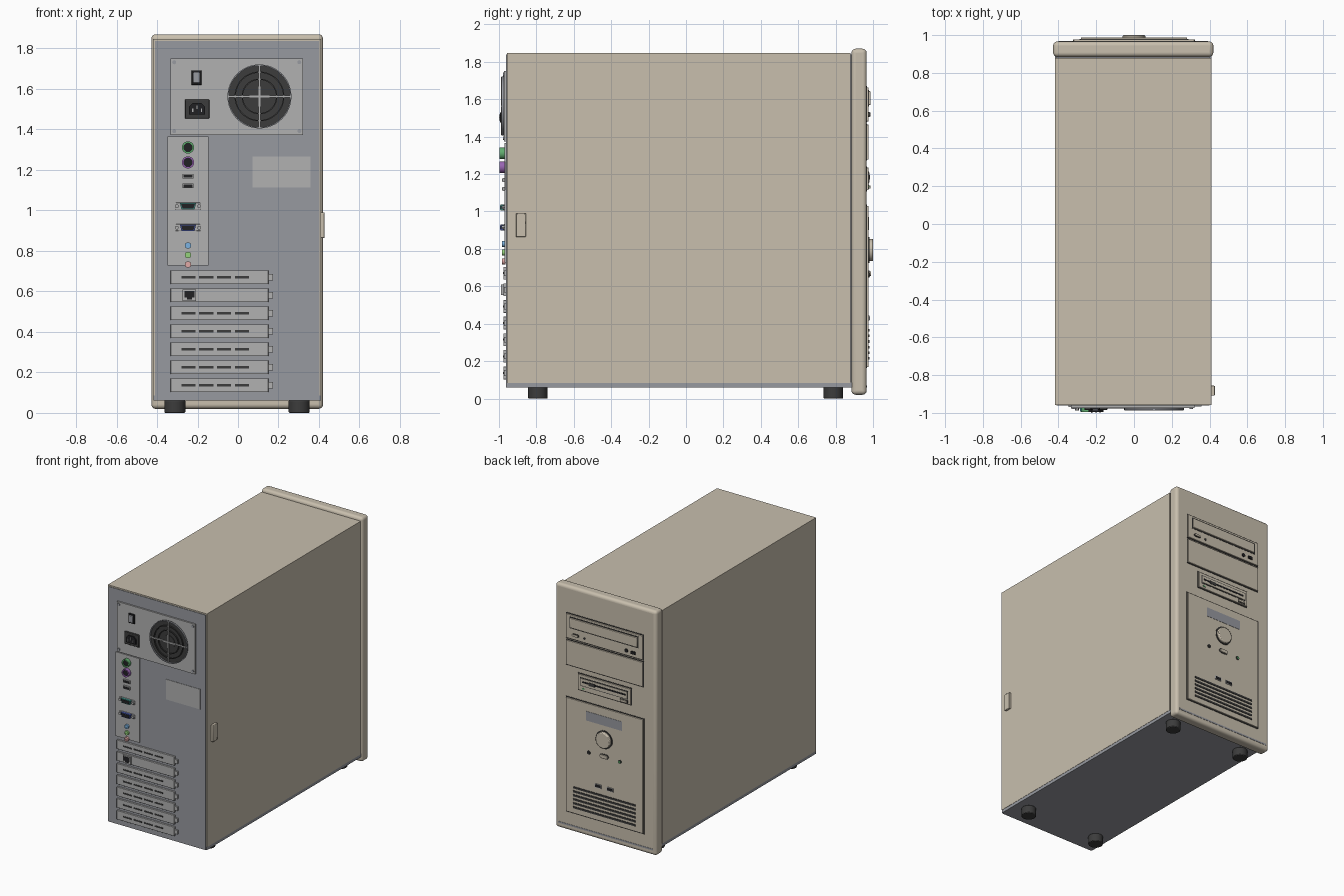
import bpy, bmesh, math
from mathutils import Matrix

if "Cube" in bpy.data.objects:
    bpy.data.objects.remove(bpy.data.objects["Cube"])


def mat(name, r, g, b):
    m = bpy.data.materials.new(name)
    m.diffuse_color = (r, g, b, 1)
    m.use_nodes = True
    m.node_tree.nodes["Principled BSDF"].inputs["Base Color"].default_value = m.diffuse_color
    return m


BEIGE = mat("beige", .58, .52, .42)
STEEL = mat("steel", .31, .32, .35)
PLATE = mat("plate", .44, .44, .44)
DARK = mat("dark", .045, .045, .045)
BLACK = mat("black", .015, .015, .017)
GREEN = mat("green", .12, .42, .16)
PURPLE = mat("purple", .32, .13, .45)
TEAL = mat("teal", .05, .25, .22)
BLUE = mat("blue", .06, .09, .35)
SKY = mat("sky", .2, .45, .75)
LIME = mat("lime", .3, .65, .2)
PINK = mat("pink", .75, .4, .38)
XC = -.004  # the side latch shifts the case slightly off centre


def finish(name, bm, m, bevel=0, seg=2):
    bmesh.ops.recalc_face_normals(bm, faces=bm.faces)
    me = bpy.data.meshes.new(name)
    bm.to_mesh(me)
    bm.free()
    me.materials.append(m)
    ob = bpy.data.objects.new(name, me)
    bpy.context.collection.objects.link(ob)
    if bevel:
        b = ob.modifiers.new("bevel", 'BEVEL')
        b.width, b.segments = bevel, seg
    bpy.ops.object.select_all(action='DESELECT')
    ob.select_set(True)
    bpy.context.view_layer.objects.active = ob
    bpy.ops.object.shade_smooth_by_angle(angle=math.radians(35))
    return ob


def prism(name, pts, y0, y1, m, bevel=0, seg=2):
    """Extrude an (x, z) outline along y."""
    bm = bmesh.new()
    f = bm.faces.new([bm.verts.new((x, y0, z)) for x, z in pts])
    ext = bmesh.ops.extrude_face_region(bm, geom=[f])['geom']
    bmesh.ops.translate(bm, vec=(0, y1 - y0, 0), verts=[v for v in ext if isinstance(v, bmesh.types.BMVert)])
    return finish(name, bm, m, bevel, seg)


def box(name, x0, x1, y0, y1, z0, z1, m, bevel=0, seg=2):
    return prism(name, [(x0, z0), (x1, z0), (x1, z1), (x0, z1)], y0, y1, m, bevel, seg)


def cbox(name, x, z, w, h, y0, y1, m, bevel=0):
    return box(name, x - w / 2, x + w / 2, y0, y1, z - h / 2, z + h / 2, m, bevel)


def disc(name, x, z, r, y0, y1, m, n=32, bevel=0):
    pts = [(x + r * math.cos(2 * math.pi * i / n), z + r * math.sin(2 * math.pi * i / n)) for i in range(n)]
    return prism(name, pts, y0, y1, m, bevel)


def pill(name, x, z, w, h, y0, y1, m):
    r, pts = h / 2, []
    for i in range(18):
        a = math.pi * (i % 9) / 8 + (-math.pi / 2 if i < 9 else math.pi / 2)
        pts.append((x + (1 if i < 9 else -1) * (w / 2 - r) + r * math.cos(a), z + r * math.sin(a)))
    return prism(name, pts, y0, y1, m)


def tube(name, x, z, ro, ri, y0, y1, m, n=32):
    """Flat ring around the y axis."""
    bm = bmesh.new()
    rings = [[bm.verts.new((x + r * math.cos(2 * math.pi * i / n), y, z + r * math.sin(2 * math.pi * i / n)))
              for i in range(n)] for r, y in ((ro, y0), (ro, y1), (ri, y1), (ri, y0))]
    for k in range(4):
        a, b = rings[k], rings[(k + 1) % 4]
        for i in range(n):
            bm.faces.new((a[i], a[(i + 1) % n], b[(i + 1) % n], b[i]))
    return finish(name, bm, m)


# Chassis, wrap-around cover and front bezel
box("chassis", XC - .405, XC + .405, -.962, .89, .06, 1.838, STEEL)
w, t = .415, .012
for s, side in ((-1, "left"), (1, "right")):
    box("chassis_rail_" + side, XC + s * .403, XC + s * .413, -.958, .89, .06, .086, STEEL)
prism("cover", [(XC - w, .083), (XC - w, 1.848), (XC + w, 1.848), (XC + w, .083),
                (XC + w - t, .083), (XC + w - t, 1.848 - t), (XC - w + t, 1.848 - t), (XC - w + t, .083)],
      -.958, .88, BEIGE)
box("bezel", XC - .424, XC + .424, .885, .966, .02, 1.87, BEIGE, .022, 5)
box("side_latch", .405, .428, -.909, -.856, .863, .99, BEIGE, .004)

# Feet
for x in (-.312, .302):
    for y in (-.792, .788):
        bm = bmesh.new()
        bmesh.ops.create_cone(bm, cap_ends=True, segments=32, radius1=.052, radius2=.052, depth=.062,
                              matrix=Matrix.Translation((x, y, .031)))
        finish("foot", bm, DARK, .005)

# Power supply plate with fan grille, switch and mains socket
box("psu_plate", -.333, .321, -.974, -.96, 1.373, 1.751, PLATE)
for x in (-.315, .303):
    for z in (1.392, 1.732):
        disc("psu_screw", x, z, .01, -.979, -.97, STEEL, 12)
FX, FZ = .106, 1.563
disc("fan_opening", FX, FZ, .158, -.977, -.97, DARK, 48)
disc("fan_hub", FX, FZ, .05, -.981, -.975, DARK)
for r in (.155, .12, .085):
    tube("fan_grille_ring", FX, FZ, r + .003, r - .003, -.986, -.976, STEEL if r > .15 else DARK, 48)
cbox("fan_grille_bar", FX, FZ, .31, .009, -.988, -.98, PLATE)
cbox("fan_grille_post", FX, FZ, .009, .31, -.988, -.98, PLATE)
cbox("switch_frame", -.205, 1.656, .05, .072, -.983, -.97, BLACK, .003)
cbox("switch_rocker", -.205, 1.656, .032, .052, -.99, -.98, STEEL, .003)
cbox("mains_socket", -.202, 1.501, .121, .094, -.985, -.97, DARK, .004)
prism("socket_insert", [(-.242, 1.475), (-.162, 1.475), (-.162, 1.512), (-.18, 1.53), (-.224, 1.53), (-.242, 1.512)],
      -.994, -.98, BLACK)
for dx, dz in ((-.022, -.006), (0, .008), (.022, -.006)):
    cbox("socket_pin", -.202 + dx, 1.501 + dz, .006, .018, -1.0, -.99, PLATE)

# Input and output panel
IX = -.247
box("io_plate", -.348, -.146, -.97, -.96, .728, 1.365, PLATE)
for z, m, n in ((1.311, GREEN, "mouse"), (1.237, PURPLE, "keyboard")):
    tube(n + "_port_ring", IX, z, .03, .021, -.996, -.968, m)
    disc(n + "_port_core", IX, z, .022, -.988, -.968, BLACK, 24)
for z in (1.168, 1.121):
    cbox("rear_usb_shell", IX, z, .056, .022, -.982, -.968, PLATE)
    cbox("rear_usb_slot", IX, z, .046, .013, -.984, -.98, BLACK)
for z, m, n in ((1.021, TEAL, "serial"), (.915, BLUE, "video")):
    cbox(n + "_flange", IX, z, .125, .034, -.975, -.968, PLATE, .003)
    prism(n + "_connector", [(IX - .032, z - .016), (IX + .032, z - .016), (IX + .04, z + .016), (IX - .04, z + .016)],
          -.993, -.97, m)
    prism(n + "_face", [(IX - .027, z - .011), (IX + .027, z - .011), (IX + .034, z + .011), (IX - .034, z + .011)],
          -.995, -.99, BLACK)
    for s in (-1, 1):
        disc(n + "_screw", IX + s * .055, z, .01, -.987, -.97, PLATE, 6)
for z, m in ((.827, SKY), (.78, LIME), (.733, PINK)):
    tube("audio_jack", IX, z, .016, .008, -.984, -.966, m, 24)
    disc("audio_hole", IX, z, .009, -.979, -.966, m, 16)

# Expansion slot covers, the second one holding a network card
for i in range(7):
    z = .67 - i * .0889
    box("slot_cover", -.333, .15, -.976, -.96, z - .034, z + .034, PLATE, .002)
    cbox("slot_tab", .16, z, .028, .03, -.974, -.96, PLATE)
    if i == 1:
        cbox("network_port", -.24, z, .066, .058, -.988, -.97, PLATE)
        prism("network_opening", [(-.265 + dx, z + dz) for dx, dz in
              ((0, .022), (.05, .022), (.05, -.01), (.038, -.01), (.038, -.021), (.012, -.021), (.012, -.01), (0, -.01))],
              -.99, -.986, BLACK)
    else:
        for k in range(4):
            cbox("slot_vent", -.245 + k * .088, z, .07, .011, -.978, -.974, DARK)
box("rear_label", .072, .358, -.965, -.96, 1.114, 1.266, PLATE)


# Front panels, each on a dark shadow gap
def panel(name, x0, x1, z0, z1, y=.977):
    g = .006
    box(name + "_gap", x0 - g, x1 + g, .96, .969, z0 - g, z1 + g, DARK)
    box(name, x0, x1, .965, y, z0, z1, BEIGE, .002)


panel("optical_drive", -.32, .32, 1.482, 1.664)
panel("drive_blank", -.32, .32, 1.278, 1.464)
panel("floppy_drive", -.22, .22, 1.114, 1.234)
panel("lower_panel", -.322, .322, .168, 1.03)

# Optical drive tray and controls
box("tray_gap", -.288, .288, .97, .979, 1.562, 1.65, DARK)
box("tray", -.281, .281, .975, .987, 1.569, 1.643, BEIGE, .003)
pill("tray_button", .24, 1.518, .058, .022, .97, .983, DARK)
pill("tray_button_cap", .24, 1.518, .048, .014, .98, .987, BEIGE)
disc("drive_light", .165, 1.515, .009, .97, .981, DARK, 12)
disc("headphone_jack", -.185, 1.518, .014, .97, .982, BLACK, 20)
cbox("volume_wheel", -.245, 1.518, .035, .02, .97, .986, BLACK)

# Floppy slot and eject button
box("floppy_recess", -.2, .2, .97, .979, 1.15, 1.214, DARK)
box("floppy_face", -.194, .194, .975, .982, 1.156, 1.208, BEIGE)
box("floppy_slot", -.18, .18, .978, .984, 1.178, 1.19, BLACK)
cbox("floppy_grip", .1, 1.182, .05, .024, .978, .9845, DARK)
cbox("eject_gap", -.165, 1.132, .064, .024, .97, .979, DARK)
cbox("eject_button", -.165, 1.132, .056, .016, .97, .987, BEIGE)
cbox("floppy_light", .175, 1.132, .022, .01, .97, .98, GREEN)

# Lower panel: badge plate, buttons, lights, ports, vents
cbox("badge_plate", 0, .935, .3, .07, .97, .979, STEEL)
tube("power_ring", 0, .794, .069, .06, .97, .981, DARK, 48)
disc("power_button", 0, .794, .06, .97, 1.0, BEIGE, 48, .006)
pill("reset_ring", 0, .667, .076, .036, .97, .98, DARK)
pill("reset_button", 0, .667, .064, .025, .97, .988, BEIGE)
for x, m in ((.13, DARK), (-.13, GREEN)):
    disc("status_light_rim", x, .662, .014, .97, .981, DARK, 20)
    disc("status_light", x, .662, .009, .97, .985, m, 16)
for x in (.05, -.05):
    cbox("front_usb_shell", x, .43, .056, .028, .97, .982, PLATE)
    cbox("front_usb_slot", x, .43, .046, .018, .98, .984, BLACK)
for i in range(6):
    cbox("front_vent", 0, .365 - i * .03, .52, .014, .97, .981, DARK)

# Thin trim line near the bottom of the bezel
box("bezel_trim", -.4, .392, .96, .968, .058, .07, STEEL)
